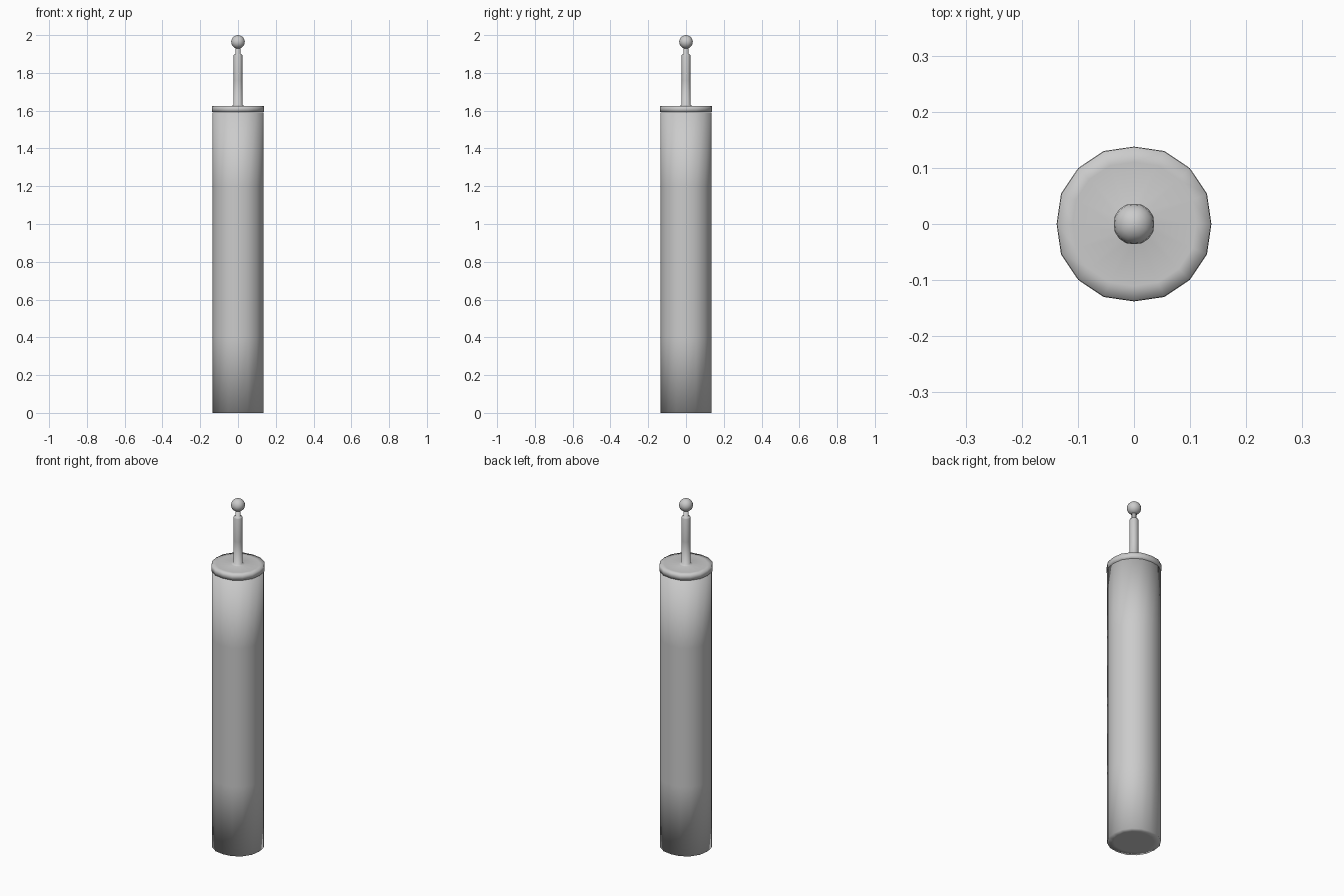
import bpy, bmesh, math

if "Cube" in bpy.data.objects:
    bpy.data.objects.remove(bpy.data.objects["Cube"])

SIDES = 16

grey = bpy.data.materials.new("plain grey")
grey.diffuse_color = (0.6, 0.6, 0.6, 1)
grey.use_nodes = True
grey.node_tree.nodes["Principled BSDF"].inputs["Base Color"].default_value = grey.diffuse_color


def lathe(name, profile, bulge=1.02):
    """Spin (radius, z) points, listed bottom to top; off-axis corners bulge slightly."""
    bm = bmesh.new()
    rings = []
    for r, z in profile:
        if r == 0:
            rings.append([bm.verts.new((0, 0, z))] * SIDES)
            continue
        ring = []
        for i in range(SIDES):
            a = 2 * math.pi * i / SIDES
            k = r if i % 4 == 0 else r * bulge
            ring.append(bm.verts.new((k * math.cos(a), k * math.sin(a), z)))
        rings.append(ring)
    for low, high in zip(rings, rings[1:]):
        for i in range(SIDES):
            j = (i + 1) % SIDES
            corners = [low[i], low[j], high[j], high[i]]
            bm.faces.new(list(dict.fromkeys(corners)))
    bmesh.ops.recalc_face_normals(bm, faces=bm.faces)
    for f in bm.faces:
        f.smooth = True
    mesh = bpy.data.meshes.new(name)
    bm.to_mesh(mesh)
    bm.free()
    mesh.materials.append(grey)
    obj = bpy.data.objects.new(name, mesh)
    bpy.context.collection.objects.link(obj)
    return obj


# Long tube, closed at both ends
lathe("tube_body", [(0, 0), (0.1, 0), (0.135, 0), (0.135, 0.4), (0.135, 0.8),
                    (0.135, 1.2), (0.135, 1.59), (0.1, 1.59), (0, 1.59)])

# Lid disc with the pull rod and its thin neck
lathe("lid_and_rod", [(0, 1.593), (0.11, 1.593), (0.138, 1.593), (0.138, 1.61),
                      (0.137, 1.625), (0.11, 1.625), (0.035, 1.625),
                      (0.023, 1.63), (0.023, 1.76), (0.023, 1.893),
                      (0.021, 1.898), (0.012, 1.9), (0.012, 1.945), (0, 1.945)])

# Ball knob on the end of the rod
R, CZ, STEPS = 0.036, 1.964, 10
ball = [(R * math.sin(math.pi * i / STEPS), CZ - R * math.cos(math.pi * i / STEPS))
        for i in range(1, STEPS)]
lathe("ball_knob", [(0, CZ - R)] + ball + [(0, CZ + R)], 1.03)
